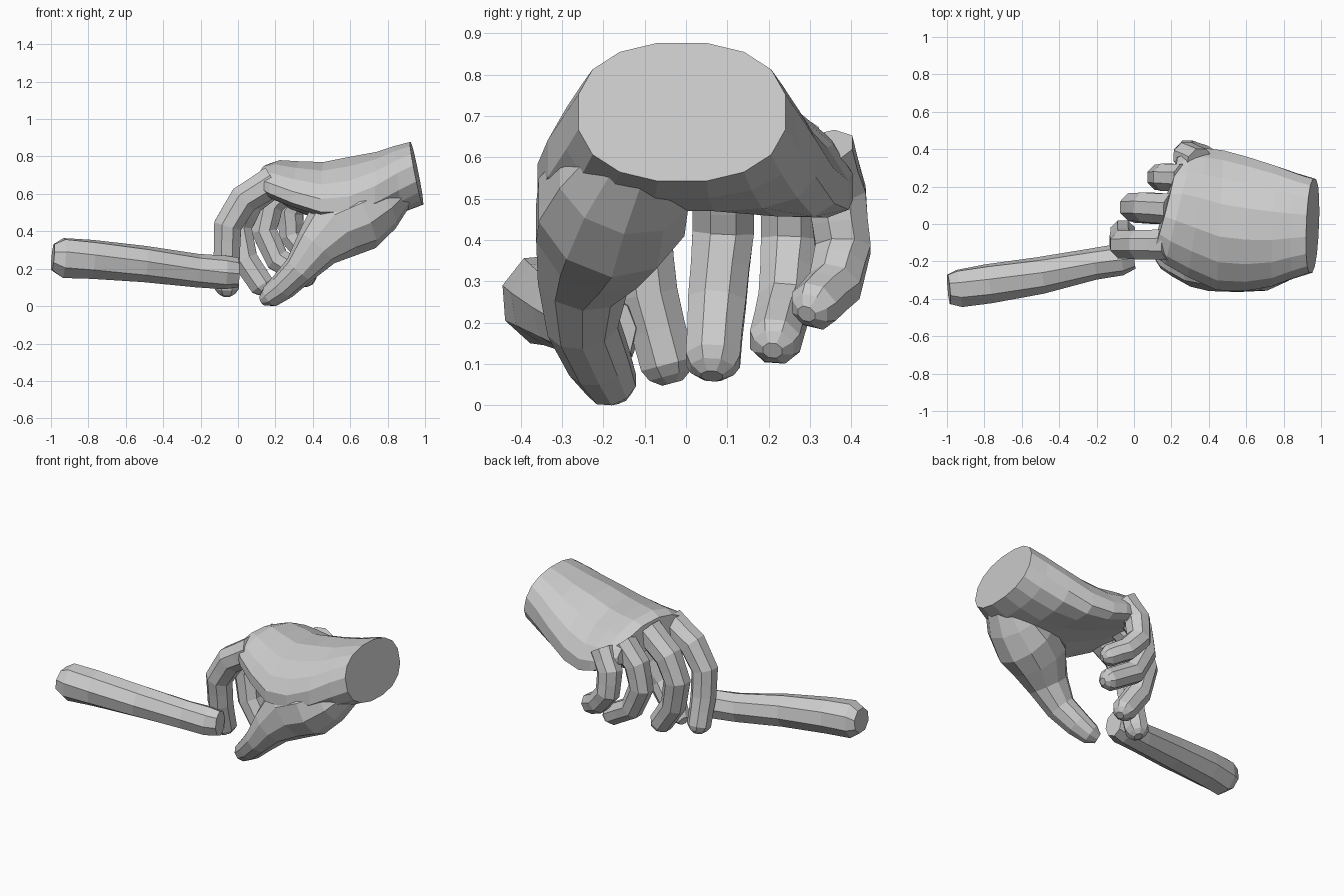
import bpy, bmesh, math
from mathutils import Vector


def skin(name, rings):
    """Bridge equal-length rings of points and cap both ends."""
    bm = bmesh.new()
    loops = [[bm.verts.new(p) for p in ring] for ring in rings]
    n = len(loops[0])
    for a, b in zip(loops, loops[1:]):
        for i in range(n):
            j = (i + 1) % n
            bm.faces.new((a[i], a[j], b[j], b[i]))
    bm.faces.new(loops[0])
    bm.faces.new(loops[-1])
    bmesh.ops.recalc_face_normals(bm, faces=bm.faces)
    mesh = bpy.data.meshes.new(name)
    bm.to_mesh(mesh)
    bm.free()
    ob = bpy.data.objects.new(name, mesh)
    bpy.context.collection.objects.link(ob)
    return ob


def tube(name, path, sides=8, side_axis=(0, 1, 0), twist=0.0):
    """Path entries: (x, y, z, half width, half depth)."""
    pts = [Vector(p[:3]) for p in path]
    rings = []
    for k, p in enumerate(path):
        t = (pts[min(k + 1, len(pts) - 1)] - pts[max(k - 1, 0)]).normalized()
        s = Vector(side_axis)
        s = (s - t * s.dot(t)).normalized()
        u = t.cross(s)
        ring = []
        for i in range(sides):
            a = 2 * math.pi * (i + 0.5) / sides + twist * k
            ring.append(pts[k] + s * p[3] * math.cos(a) + u * p[4] * math.sin(a))
        rings.append(ring)
    return skin(name, rings)


def finger(name, joints, r):
    """Joints get full width, the bones between them are slimmer, the tip is rounded."""
    path = []
    for k, j in enumerate(joints):
        j, size = Vector(j), r * (1.14 - 0.06 * k)
        path.append((*j, size, size))
        if k < len(joints) - 1:
            m = j.lerp(Vector(joints[k + 1]), 0.5)
            path.append((*m, size * 0.95, size * 0.95))
    end = Vector(joints[-1])
    d = (end - Vector(joints[-2])).normalized()
    path.append((*(end + d * r * 0.35), r * 0.72, r * 0.65))
    path.append((*(end + d * r * 0.6), r * 0.35, r * 0.3))
    tube(name, path)


# Palm and wrist: x, y centre, z centre, half width, half height,
# shear of x by y, shear of x by z, roll, arch of the back of the hand
sections = [
    (0.955, -0.01, 0.71, 0.255, 0.17, 0.04, -0.20, 0.00, 0.0),
    (0.86, -0.01, 0.68, 0.285, 0.18, 0.03, -0.12, 0.00, 0.2),
    (0.74, -0.01, 0.65, 0.33, 0.18, 0.02, 0.0, 0.00, 0.5),
    (0.60, 0.00, 0.64, 0.365, 0.165, 0.02, 0.0, -0.02, 0.8),
    (0.46, 0.02, 0.635, 0.38, 0.14, 0.05, 0.0, -0.04, 0.8),
    (0.34, 0.06, 0.65, 0.35, 0.125, 0.15, 0.0, -0.08, 0.8),
    (0.24, 0.09, 0.665, 0.31, 0.112, 0.24, 0.0, -0.13, 0.8),
    (0.17, 0.10, 0.675, 0.26, 0.08, 0.27, 0.1, -0.15, 0.8),
]
rings = []
for x, yc, zc, w, h, sy, sz, roll, arch in sections:
    ring = []
    for i in range(16):
        a = 2 * math.pi * (i + 0.5) / 16
        c, s = math.cos(a), math.sin(a)
        dy = w * math.copysign(abs(c) ** 0.9, c)
        dz = h * math.copysign(abs(s) ** 0.85, s) + roll * dy - arch * dy * dy
        ring.append((x + sy * dy + sz * dz, yc + dy, zc + dz))
    rings.append(ring)
skin("palm", rings)

# Four curled fingers
finger("index_finger", [(0.19, -0.11, 0.67), (0.03, -0.11, 0.57), (-0.055, -0.11, 0.43),
                        (-0.06, -0.09, 0.27), (-0.06, -0.045, 0.10)], 0.079)
finger("middle_finger", [(0.21, 0.08, 0.68), (0.06, 0.09, 0.56), (0.00, 0.09, 0.42),
                         (0.035, 0.075, 0.25), (0.13, 0.065, 0.11)], 0.079)
finger("ring_finger", [(0.27, 0.245, 0.65), (0.17, 0.25, 0.54), (0.14, 0.25, 0.40),
                       (0.21, 0.24, 0.25), (0.37, 0.215, 0.155)], 0.073)
finger("little_finger", [(0.35, 0.33, 0.62), (0.28, 0.365, 0.51), (0.285, 0.38, 0.38),
                         (0.36, 0.36, 0.29), (0.45, 0.31, 0.24)], 0.071)

# Thumb with its fleshy base and the web up to the palm
tube("thumb", [(0.88, -0.10, 0.63, 0.12, 0.09), (0.76, -0.15, 0.54, 0.17, 0.15),
               (0.65, -0.18, 0.48, 0.19, 0.19), (0.52, -0.21, 0.42, 0.165, 0.185),
               (0.42, -0.25, 0.31, 0.115, 0.125), (0.33, -0.25, 0.195, 0.09, 0.088),
               (0.24, -0.21, 0.105, 0.08, 0.075), (0.17, -0.18, 0.05, 0.065, 0.06),
               (0.13, -0.165, 0.03, 0.035, 0.03)], sides=10)

# Tapered twisted rod held against the index finger
tube("held_rod", [(-0.99, -0.35, 0.262, 0.085, 0.075), (-0.935, -0.345, 0.257, 0.105, 0.112),
                  (-0.78, -0.32, 0.25, 0.108, 0.107), (-0.50, -0.275, 0.225, 0.10, 0.098),
                  (-0.22, -0.215, 0.19, 0.085, 0.09), (-0.07, -0.19, 0.18, 0.085, 0.09),
                  (0.0, -0.18, 0.18, 0.06, 0.08)], twist=0.08)
